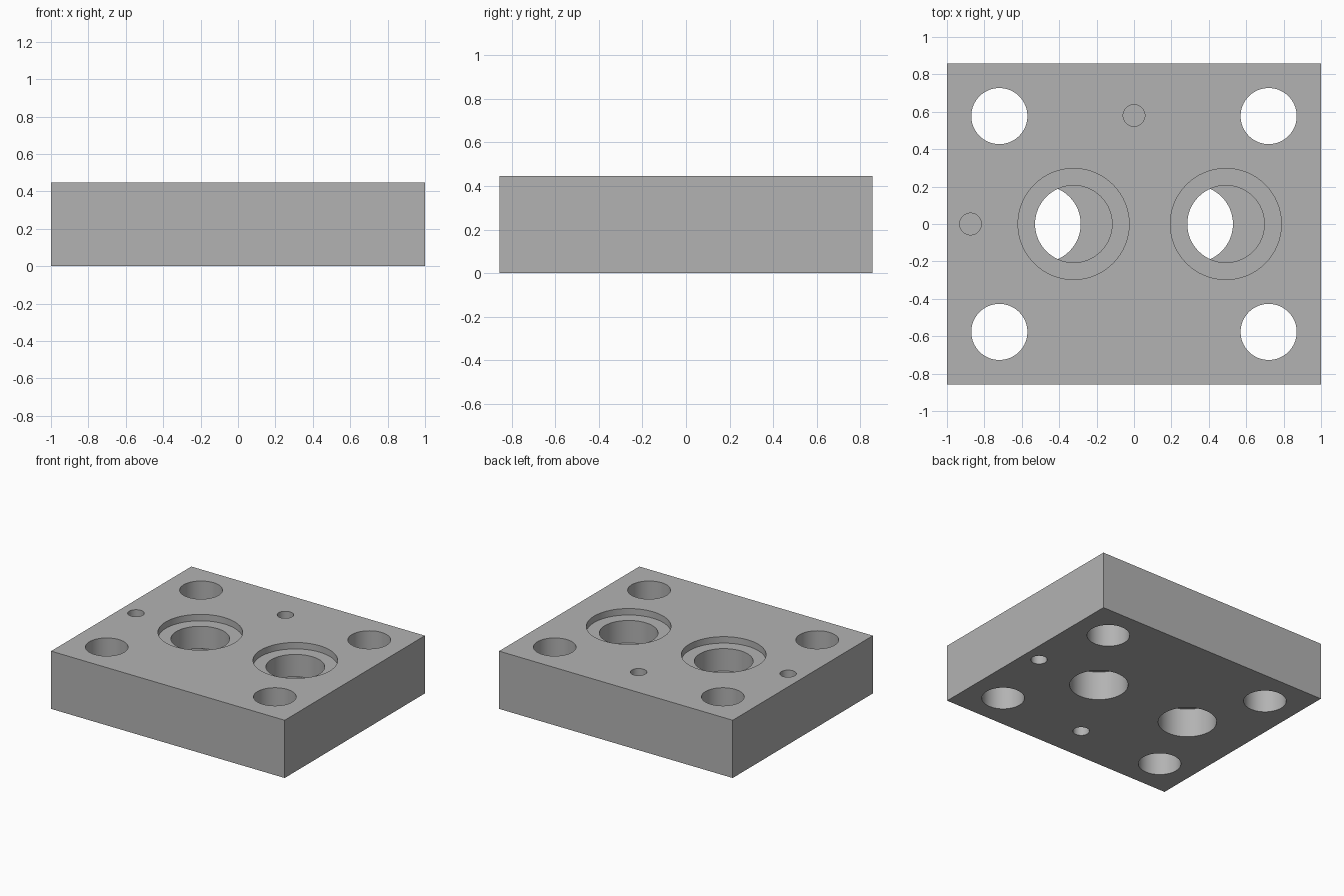
import bpy, math

cube = bpy.data.objects.get("Cube")
if cube:
    bpy.data.objects.remove(cube, do_unlink=True)

LENGTH, WIDTH, HEIGHT = 2.0, 1.714, 0.447
MID = HEIGHT / 2
OVER = 0.1  # cutters overshoot the outer faces

grey = bpy.data.materials.new("machined grey")
grey.use_nodes = True
colour = (0.45, 0.45, 0.45, 1)
grey.diffuse_color = colour
grey.node_tree.nodes["Principled BSDF"].inputs["Base Color"].default_value = colour

# Rectangular block
bpy.ops.mesh.primitive_cube_add(size=1, location=(0, 0, MID))
plate = bpy.context.object
plate.name = "manifold_plate"
plate.scale = (LENGTH, WIDTH, HEIGHT)
bpy.ops.object.transform_apply(location=True, rotation=False, scale=True)
plate.data.materials.append(grey)


def drill(x, y, radius, bottom, top):
    """Cut a vertical round hole between two heights."""
    bpy.ops.mesh.primitive_cylinder_add(
        vertices=64, radius=radius, depth=top - bottom,
        location=(x, y, (top + bottom) / 2))
    cutter = bpy.context.object
    cutter.hide_render = True
    cutter.data.materials.append(grey)
    cut = plate.modifiers.new("hole", 'BOOLEAN')
    cut.operation = 'DIFFERENCE'
    cut.solver = 'EXACT'
    cut.object = cutter
    bpy.context.view_layer.objects.active = plate
    bpy.ops.object.modifier_apply(modifier=cut.name)
    bpy.data.objects.remove(cutter, do_unlink=True)


# Corner bolt holes
for sx in (-1, 1):
    for sy in (-1, 1):
        drill(sx * 0.72, sy * 0.577, 0.15, -OVER, HEIGHT + OVER)

# Counterbored ports, meeting an offset lower bore at mid height
for upper, lower in ((-0.323, -0.491), (0.491, 0.323)):
    drill(upper, 0, 0.297, HEIGHT - 0.05, HEIGHT + OVER)
    drill(upper, 0, 0.206, MID, HEIGHT + OVER)
    drill(lower, 0, 0.206, -OVER, MID)

# Blind dowel holes in the top, and opposite ones in the underside
DOWEL = 0.11
for x, y in ((-0.874, 0), (0, 0.58)):
    drill(x, y, 0.058, HEIGHT - DOWEL, HEIGHT + OVER)
    drill(-x, -y, 0.058, -OVER, DOWEL)

# Smooth bores, sharp rims
bpy.ops.object.select_all(action='DESELECT')
plate.select_set(True)
bpy.context.view_layer.objects.active = plate
bpy.ops.object.shade_smooth_by_angle(angle=math.radians(30))
